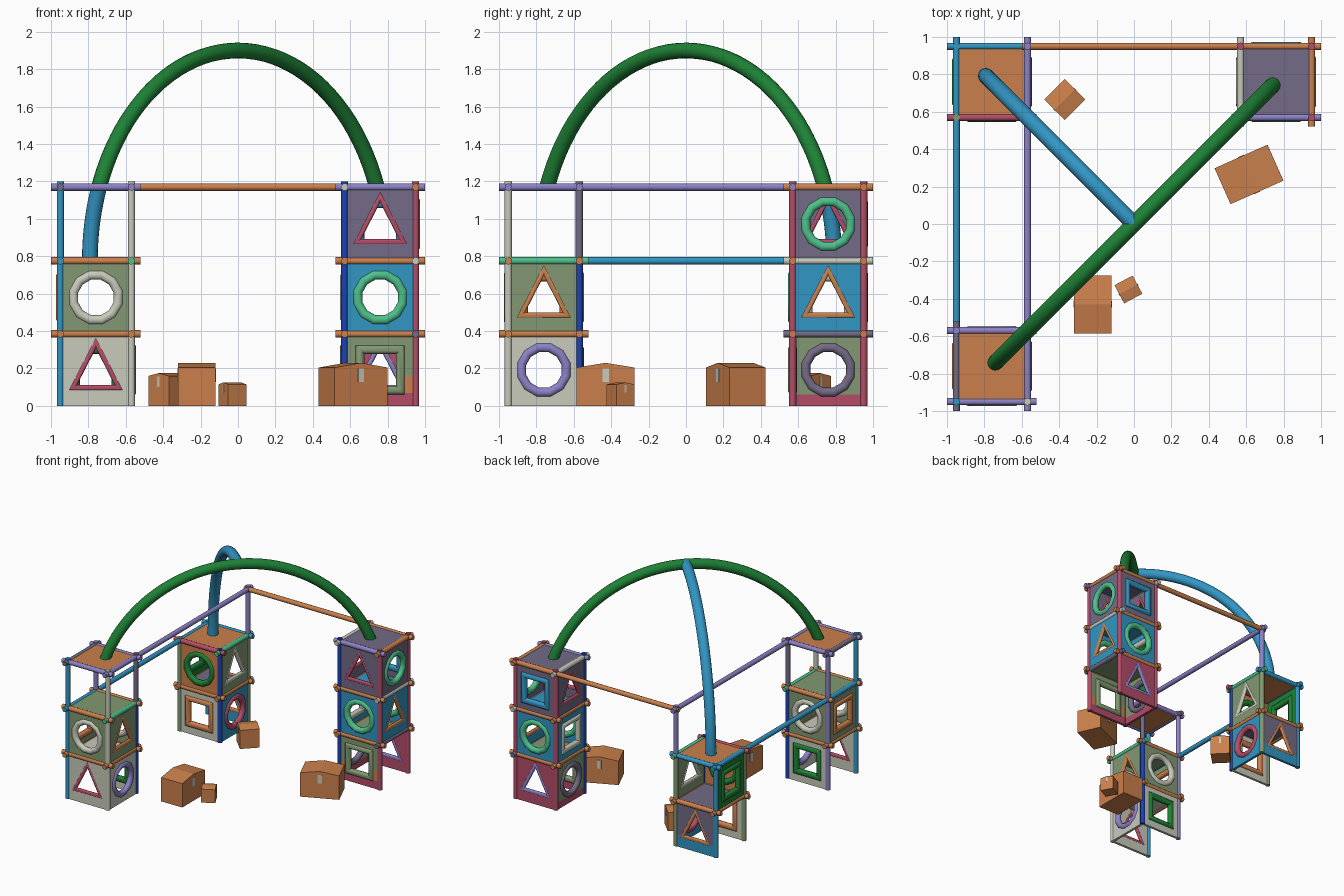
import bpy, bmesh, math
from mathutils import Matrix, Vector

if "Cube" in bpy.data.objects:
    bpy.data.objects.remove(bpy.data.objects["Cube"])

def lin(c):
    return tuple(((v / 255 + 0.055) / 1.055) ** 2.4 for v in c) + (1,)

MATS = {}
for name, rgb in dict(orange=(203, 128, 76), cream=(200, 203, 188), sage=(130, 153, 114),
                      blue=(50, 150, 196), navy=(28, 66, 178), crimson=(180, 77, 104),
                      slate=(115, 107, 134), violet=(140, 130, 198), mint=(78, 193, 139),
                      green=(30, 130, 54)).items():
    MATS[name] = bpy.data.materials.new(name)
    MATS[name].diffuse_color = lin(rgb)

def make(name, bm, colours, smooth=None):
    bmesh.ops.recalc_face_normals(bm, faces=bm.faces)
    me = bpy.data.meshes.new(name)
    bm.to_mesh(me)
    bm.free()
    ob = bpy.data.objects.new(name, me)
    bpy.context.collection.objects.link(ob)
    for c in colours:
        me.materials.append(MATS[c])
    if smooth:
        bpy.ops.object.select_all(action='DESELECT')
        ob.select_set(True)
        bpy.context.view_layer.objects.active = ob
        bpy.ops.object.shade_smooth_by_angle(angle=math.radians(smooth))
    return ob

def bar(name, a, b, colour, r=0.02):
    a, b = Vector(a), Vector(b)
    bm = bmesh.new()
    m = Matrix.Translation((a + b) / 2) @ (b - a).to_track_quat('Z', 'Y').to_matrix().to_4x4()
    bmesh.ops.create_cone(bm, cap_ends=True, segments=10, radius1=r, radius2=r,
                          depth=(b - a).length, matrix=m)
    make(name, bm, [colour], 40)

def ngon(n, apothem):
    # regular polygon standing on a flat side; the triangle is stretched a little
    sy, dy = (1.12, -0.015) if n == 3 else (1, 0)
    r = apothem / math.cos(math.pi / n)
    ang = [-math.pi / 2 + math.pi / n + 2 * math.pi * i / n for i in range(n)]
    return [(r * math.cos(t), r * math.sin(t) * sy + dy) for t in ang]

SHAPES = {'tri': (3, 0.073, 0.015), 'square': (4, 0.11, 0.025), 'ring': (12, 0.12, 0.025)}
SIDES = {'front': (0, -1), 'right': (1, 0), 'back': (0, 1), 'left': (-1, 0)}
LEVELS = [0, 0.385, 0.775, 1.17]
D = 0.19   # half the pole spacing in a tower

def panel(tower, cx, cy, level, side, colour, shape, trim, bands=()):
    nx, ny = SIDES[side]
    z0, z1 = LEVELS[level], LEVELS[level + 1]
    n, a, r = SHAPES[shape]
    m = Matrix(((-ny, 0, nx, cx + nx * D), (nx, 0, ny, cy + ny * D),
                (0, 1, 0, (z0 + z1) / 2), (0, 0, 0, 1)))
    name = f"{tower}_{side}_{level + 1}"
    # plate with a cut-out
    bm = bmesh.new()
    h = (z1 - z0) / 2
    for loop in ([(-D, -h), (D, -h), (D, h), (-D, h)], ngon(n, a)):
        vs = [bm.verts.new((x, y, 0)) for x, y in loop]
        for i in range(len(vs)):
            bm.edges.new((vs[i - 1], vs[i]))
    bmesh.ops.triangle_fill(bm, use_beauty=True, use_dissolve=False, edges=bm.edges[:])
    bmesh.ops.transform(bm, matrix=m, verts=bm.verts)
    for z, _ in bands:
        bmesh.ops.bisect_plane(bm, geom=bm.verts[:] + bm.edges[:] + bm.faces[:],
                               plane_co=(0, 0, z), plane_no=(0, 0, 1))
    for f in bm.faces:
        for i, (z, _) in enumerate(bands):
            if f.calc_center_median().z < z:
                f.material_index = i + 1
    ob = make(name + "_panel", bm, [colour] + [c for _, c in bands])
    sol = ob.modifiers.new("thickness", 'SOLIDIFY')
    sol.thickness, sol.offset = 0.022, 0
    # rounded trim round the cut-out
    bm = bmesh.new()
    k = 10
    rows = []
    for j in range(k):
        t = 2 * math.pi * j / k
        rows.append([bm.verts.new((x, y, r * math.sin(t))) for x, y in ngon(n, a + r * math.cos(t))])
    for j in range(k):
        for i in range(n):
            bm.faces.new((rows[j - 1][i - 1], rows[j - 1][i], rows[j][i], rows[j][i - 1]))
    bmesh.ops.transform(bm, matrix=m, verts=bm.verts)
    make(name + "_trim", bm, [trim], 40)

def plate(name, cx, cy, z, colour):
    bm = bmesh.new()
    bmesh.ops.create_cube(bm, size=1, matrix=Matrix.Translation((cx, cy, z))
                          @ Matrix.Diagonal((2 * D, 2 * D, 0.022, 1)))
    make(name, bm, [colour])

def tower(name, cx, cy, panels, posts, rails, plates):
    for p in panels:
        panel(name, cx, cy, *p)
    for sx, sy, z0, z1, c in posts:
        x, y = cx + sx * D, cy + sy * D
        bar(name + "_post", (x, y, z0), (x, y, z1), c)
    for level, cols in rails.items():
        z = LEVELS[level]
        for (side, (nx, ny)), c in zip(SIDES.items(), cols):
            if c:
                p = Vector((cx + nx * D, cy + ny * D, z))
                d = Vector((ny, nx, 0)) * 0.24
                bar(f"{name}_{side}_rail_{level}", p - d, p + d, c)
    for level, c in plates:
        plate(f"{name}_deck_{level}", cx, cy, LEVELS[level], c)

P = 0.76
# front left tower: two panelled storeys and an open frame
tower("front_left_tower", -P, -P, [
    (0, 'front', 'cream', 'tri', 'crimson'), (0, 'right', 'cream', 'ring', 'violet'),
    (0, 'back', 'cream', 'square', 'green'), (1, 'front', 'sage', 'ring', 'cream'),
    (1, 'right', 'sage', 'tri', 'orange'), (1, 'back', 'sage', 'ring', 'cream'),
    (1, 'left', 'sage', 'square', 'orange')],
    [(-1, -1, 0, 1.2, 'blue'), (1, -1, 0, 1.2, 'cream'), (-1, 1, 0, 1.2, 'violet'),
     (1, 1, 0, .79, 'navy'), (1, 1, .79, 1.2, 'slate')],
    {1: ('orange',) * 4, 2: ('orange', 'mint', 'orange', None),
     3: ('violet', None, 'violet', 'slate')},
    [(1, 'cream'), (2, 'sage'), (3, 'orange')])

# back right tower: three panelled storeys
tower("back_right_tower", P, P, [
    (0, 'front', 'sage', 'square', 'sage', ((.16, 'orange'), (.07, 'crimson'))),
    (0, 'back', 'crimson', 'tri', 'violet'),
    (0, 'left', 'sage', 'ring', 'slate', ((.06, 'crimson'),)),
    (1, 'front', 'blue', 'ring', 'mint'), (1, 'right', 'blue', 'tri', 'orange'),
    (1, 'back', 'blue', 'ring', 'mint'), (1, 'left', 'blue', 'square', 'cream'),
    (2, 'front', 'slate', 'tri', 'crimson'), (2, 'right', 'slate', 'ring', 'mint'),
    (2, 'back', 'slate', 'square', 'blue'), (2, 'left', 'slate', 'tri', 'crimson')],
    [(-1, -1, 0, 1.2, 'navy'), (1, -1, 0, 1.2, 'crimson'),
     (1, 1, 0, 1.2, 'crimson'), (-1, 1, 0, 1.2, 'crimson')],
    {1: ('orange', 'slate', 'orange', 'orange'), 2: ('orange', 'cream', 'orange', 'orange'),
     3: ('violet', 'orange', None, 'cream')},
    [(1, 'sage'), (2, 'blue'), (3, 'slate')])

# back left tower: two storeys and one tall post
tower("back_left_tower", -P, P, [
    (0, 'front', 'cream', 'square', 'orange'), (0, 'right', 'blue', 'ring', 'crimson'),
    (0, 'back', 'slate', 'tri', 'orange', ((.1, 'blue'),)),
    (1, 'front', 'orange', 'ring', 'green'), (1, 'right', 'sage', 'tri', 'cream'),
    (1, 'left', 'green', 'square', 'green')],
    [(-1, -1, 0, .8, 'sage'), (1, -1, 0, .8, 'navy'), (-1, 1, 0, .8, 'blue'),
     (1, 1, 0, .79, 'sage'), (1, 1, .79, 1.2, 'violet')],
    {1: ('orange',) * 4, 2: ('crimson', 'mint', 'blue', None)},
    [(1, 'slate'), (2, 'orange')])

# long rails joining the towers
bar("left_long_rail", (-.95, -1, .775), (-.95, 1, .775), 'blue')
bar("upper_long_rail", (-.57, -1, 1.17), (-.57, 1, 1.17), 'violet')
bar("back_long_rail", (-.6, .95, 1.17), (1, .95, 1.17), 'orange')

# arches: both lie on one circle centred at z = 0.78
def arch(name, direction, a0, a1, colour):
    d = Vector(direction).normalized()
    bm = bmesh.new()
    side = d.cross(Vector((0, 0, 1)))
    n, k = 40, 16
    rows = []
    for i in range(n + 1):
        t = a0 + (a1 - a0) * i / n
        out = d * math.cos(t) + Vector((0, 0, math.sin(t)))
        c = Vector((0, 0, .78)) + out * 1.12
        rows.append([bm.verts.new(c + (out * math.cos(u) + side * math.sin(u)) * .042)
                     for u in (2 * math.pi * j / k for j in range(k))])
    for r0, r1 in zip(rows, rows[1:]):
        for j in range(k):
            bm.faces.new((r0[j - 1], r0[j], r1[j], r1[j - 1]))
    bm.faces.new(rows[0])
    bm.faces.new(rows[-1])
    make(name, bm, [colour], 40)

A = math.asin(.39 / 1.12)
arch("green_arch", (1, 1, 0), A, math.pi - A, 'green')
arch("blue_half_arch", (-1, 1, 0), 0, math.pi / 2, 'blue')

# cardboard boxes with slightly raised flaps; the seam runs along local x
def carton(x, y, sx, sy, h, ridge, angle):
    m = Matrix.Translation((x, y, 0)) @ Matrix.Rotation(math.radians(angle), 4, 'Z')
    bm = bmesh.new()
    prof = [(-sy / 2, 0), (sy / 2, 0), (sy / 2, h), (0, ridge), (-sy / 2, h)]
    ends = [[bm.verts.new((e * sx / 2, v, w)) for v, w in prof] for e in (-1, 1)]
    for f in ends:
        bm.faces.new(f)
    for i in range(5):
        bm.faces.new((ends[0][i - 1], ends[0][i], ends[1][i], ends[1][i - 1]))
    bmesh.ops.transform(bm, matrix=m, verts=bm.verts)
    make("cardboard_box", bm, ['orange'])
    # tape on both ends of the seam
    bm = bmesh.new()
    for e in (-1, 1):
        bmesh.ops.create_cube(bm, size=1, matrix=m @ Matrix.Translation((e * sx / 2, 0, h * .8))
                              @ Matrix.Diagonal((.006, sy * .11, h * .35, 1)))
    make("box_tape", bm, ['cream'])

carton(.615, .265, .21, .31, .205, .23, -66)
carton(-.22, -.43, .2, .31, .205, .23, 0)
carton(-.03, -.35, .11, .11, .115, .125, 28)
carton(-.37, .665, .155, .155, .16, .175, 45)

for m in bpy.data.materials:
    if m.users and not m.is_grease_pencil:
        m.use_nodes = True
        m.node_tree.nodes["Principled BSDF"].inputs["Base Color"].default_value = m.diffuse_color
